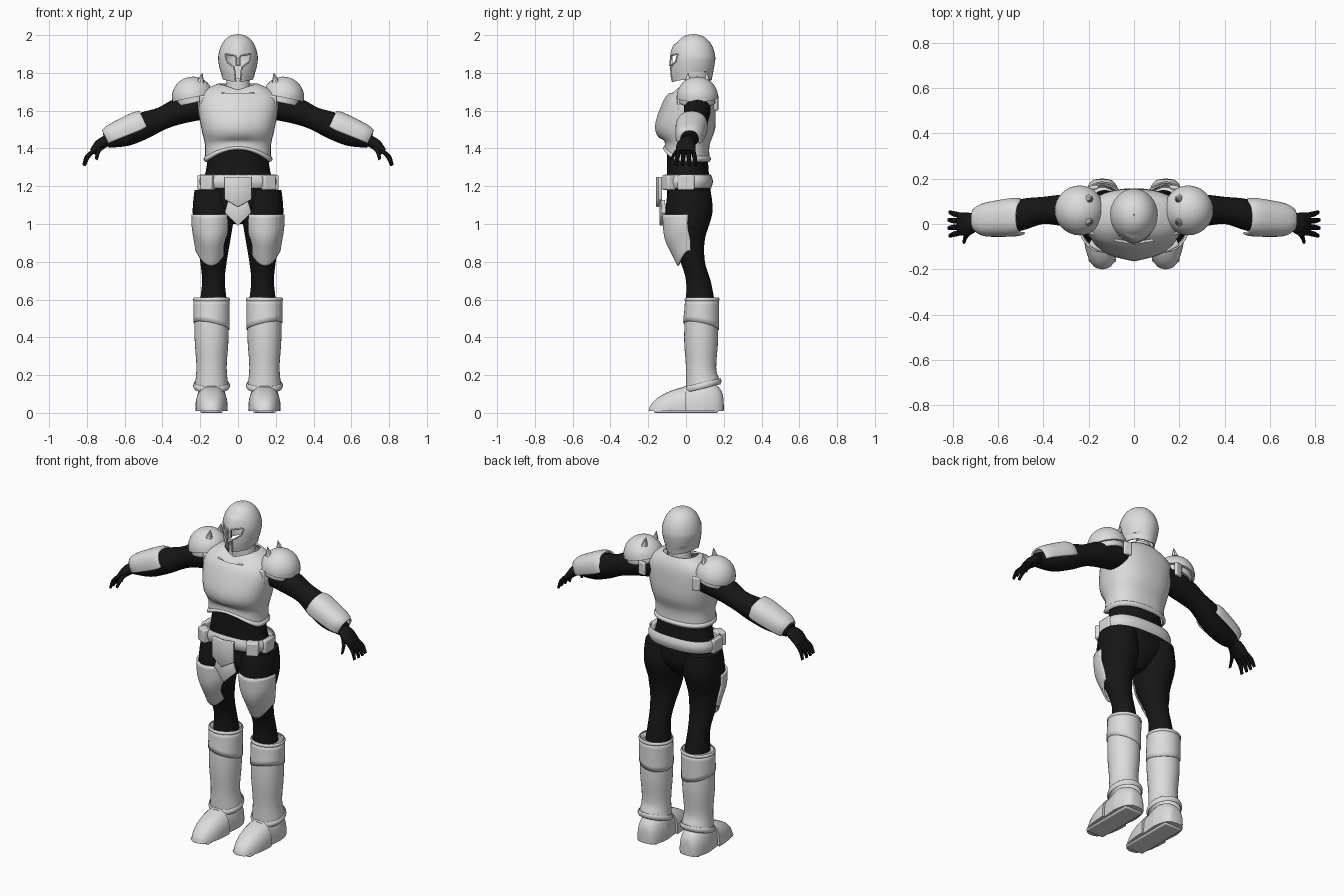
import bpy, bmesh
from math import sin, cos, pi, radians, copysign
from mathutils import Vector, Matrix
from mathutils.bvhtree import BVHTree

if "Cube" in bpy.data.objects:
    bpy.data.objects.remove(bpy.data.objects["Cube"])
X, Y, Z = Matrix.Identity(3)


def material(name, value):
    mat = bpy.data.materials.new(name)
    mat.use_nodes = True
    mat.diffuse_color = (value, value, value, 1)
    mat.node_tree.nodes["Principled BSDF"].inputs["Base Color"].default_value = mat.diffuse_color
    return mat


armour = material("light grey armour", .72)
cloth = material("black cloth", .008)


def finish(name, bm, mat, pair=False, thick=0, bevel=0):
    mesh = bpy.data.meshes.new(name)
    bmesh.ops.recalc_face_normals(bm, faces=bm.faces)
    bm.to_mesh(mesh)
    bm.free()
    mesh.materials.append(mat)
    mesh.polygons.foreach_set("use_smooth", [True] * len(mesh.polygons))
    mesh.set_sharp_from_angle(angle=radians(40))
    part = bpy.data.objects.new(name, mesh)
    bpy.context.scene.collection.objects.link(part)
    if pair:
        part.modifiers.new("mirror", "MIRROR")
    if thick:
        shell = part.modifiers.new("shell", "SOLIDIFY")
        shell.thickness, shell.offset = thick, 0
    if bevel:
        rounding = part.modifiers.new("rounding", "BEVEL")
        rounding.width, rounding.segments = bevel, 2
    return part


def smooth_rings(rings, steps=4):
    """Pass a smooth spline through the given rings."""
    pts = [Vector(r) for r in rings]
    padded = [pts[0]] + pts + [pts[-1]]
    out = []
    for a, b, c, d in zip(padded, padded[1:], padded[2:], padded[3:]):
        for k in range(steps):
            t = k / steps
            curve = (a * 2 - b * 5 + c * 4 - d) * t + (b * 3 - a - c * 3 + d) * t * t
            out.append(b + (c - a + curve) * (t / 2))
    return out + [pts[-1]]


def loft(name, rings, mat, u=X, v=Y, sides=32, power=2, arc=None, warp=None, caps=False, **options):
    """Skin rings of (x, y, z, radius along u, radius along v)."""
    bm = bmesh.new()
    start, end = arc or (0, 360)
    loops = []
    for ring in smooth_rings(rings):
        loop = []
        for i in range(sides + bool(arc)):
            angle = radians(start + (end - start) * i / sides)
            c, s = [copysign(abs(f(angle)) ** (2 / power), f(angle)) for f in (cos, sin)]
            point = Vector(ring[:3]) + u * ring[3] * c + v * ring[4] * s
            loop.append(bm.verts.new(warp(point) if warp else point))
        loops.append(loop)
    for a, b in zip(loops, loops[1:]):
        for i in range(sides):
            j = (i + 1) % len(a)
            bm.faces.new((a[i], a[j], b[j], b[i]))
    if caps:
        bm.faces.new(loops[0])
        bm.faces.new(loops[-1])
    return finish(name, bm, mat, **options)


def column(rings, x=0):
    """Upright rings from height, front, back and half width."""
    return [(x, (front + back) / 2, z, w, (back - front) / 2) for z, front, back, w in rings]


def dome(base, axis, height, ru, rv, square=1):
    """Rings of a half ellipsoid rising from base along axis."""
    turns = [radians(89) * k / 6 for k in range(7)]
    return [(*(base + axis * height * sin(t)), ru * cos(t) ** square, rv * cos(t) ** square) for t in turns]


def band(name, z, height, front, back, width, x=0, bulge=.01, **options):
    """Rounded hoop, used for the belt and the armour lips."""
    swell = [(k / 4, bulge * sin(pi * k / 4)) for k in range(5)]
    rings = [(z + height * k, front - s, back + s, width + s) for k, s in swell]
    return loft(name, column(rings, x), armour, thick=.005, pair=x > 0, **options)


def tilted(degrees):
    return Vector((sin(radians(degrees)), 0, cos(radians(degrees))))


def box(name, loc, size, turn=0):
    bm = bmesh.new()
    place = Matrix.Translation(loc) @ Matrix.Rotation(radians(turn), 4, "Z")
    bmesh.ops.create_cube(bm, size=1, matrix=place @ Matrix.Diagonal((*size, 1)))
    return finish(name, bm, armour, pair=True, bevel=.008)


def ridged_plate(name, half, y):
    bm = bmesh.new()
    bm.faces.new([bm.verts.new((x, y + x / 5, z)) for x, z in half])
    return finish(name, bm, armour, pair=True, thick=.02, bevel=.004)


# Helmet shell with a keeled face and pointed chin
def face_keel(p):
    if p.y < 0 and p.z < 1.95:
        p.y -= max(0, .05 - abs(p.x)) / 5
    if p.z < 1.8:
        p.z += abs(p.x) / 5 - (.01 if p.y < 0 else 0)
    return p


jaw = column([(1.76, -.06, .13, .08), (1.81, -.07, .14, .09)])
helmet = loft("helmet", jaw + dome(Vector((0, .04, 1.87)), Z, .13, .1, .11, .9), armour,
              warp=face_keel, thick=.01)

# Visor opening with a raised rim
half = [(.01, 1.73), (.02, 1.83), (.06, 1.86), (.07, 1.9), (.01, 1.89), (.01, 1.84)]
outline = half + [(-x, z) for x, z in reversed(half)]
bm = bmesh.new()
profile = bm.faces.new([bm.verts.new((x, -.2, z)) for x, z in outline])
depth = bmesh.ops.extrude_face_region(bm, geom=[profile])["geom"]
bmesh.ops.translate(bm, vec=Y / 5, verts=[e for e in depth if isinstance(e, bmesh.types.BMVert)])
cutter = finish("visor_cutter", bm, armour)
cutter.hide_render = True

surface = BVHTree.FromObject(helmet, bpy.context.evaluated_depsgraph_get())
path = []
for a, b in zip(outline, outline[1:]):
    for k in range(4):
        x, z = Vector(a).lerp(Vector(b), k / 4)
        hit = surface.ray_cast(Vector((x, -1, z)), Y)[0]
        if hit and hit.y < 0:
            path.append(hit)
rim = bpy.data.curves.new("visor_rim", "CURVE")
rim.dimensions, rim.bevel_depth = "3D", .004
line = rim.splines.new("POLY")
line.points.add(len(path) - 1)
for point, spot in zip(line.points, path):
    point.co = (*spot, 1)
rim.materials.append(armour)
bpy.context.scene.collection.objects.link(bpy.data.objects.new("visor_rim", rim))

cut = helmet.modifiers.new("visor", "BOOLEAN")
cut.operation, cut.object, cut.solver = "DIFFERENCE", cutter, "EXACT"
evaluated = helmet.evaluated_get(bpy.context.evaluated_depsgraph_get())
carved = bpy.data.meshes.new_from_object(evaluated)
helmet.modifiers.clear()
helmet.data = carved
carved.set_sharp_from_angle(angle=radians(40))
bpy.data.objects.remove(cutter)


# Breastplate with an arched lower lip, centre keel and scooped neckline
def arch(p):
    if p.z < 1.46:
        front = min(1, max(0, -p.y * 16))
        p.z += front * max(0, 1 - (p.x * 6) ** 2) * (1.46 - p.z) / 2
    elif p.y < 0:
        p.y -= max(0, .06 - abs(p.x)) / 6
        if p.z > 1.7:
            p.z -= max(0, .1 - abs(p.x)) / 3
    return p


loft("breastplate", column([
    (1.34, -.11, .12, .17), (1.42, -.11, .12, .17), (1.51, -.15, .15, .19), (1.64, -.11, .15, .21),
    (1.7, -.07, .14, .18), (1.74, -.03, .12, .1)]), armour, power=2.4, warp=arch, thick=.01)
band("breastplate_lip", 1.33, .03, -.11, .12, .17, power=2.4, warp=arch)
loft("neck_guard", column([(1.66, 0, .12, .07), (1.77, 0, .11, .06)]), armour, caps=True)

# Black undersuit: trunk and legs
loft("trunk", column([
    (1, -.03, .06, .03), (1.08, -.1, .12, .16), (1.16, -.1, .13, .2), (1.28, -.1, .12, .17),
    (1.44, -.1, .11, .15)]), cloth, caps=True)
loft("legs", column([
    (1.18, -.09, .13, .1), (1.06, -.11, .14, .11), (.92, -.09, .1, .09), (.8, -.03, .1, .07),
    (.7, 0, .13, .06), (.6, 0, .15, .07)], x=.13), cloth, caps=True, pair=True)

# Belt, pouches, buckle and groin plate
band("belt", 1.19, .07, -.11, .13, .2, power=2.6)
box("front_pouches", (.16, -.09, 1.22), (.07, .05, .08), turn=28)
box("side_pouches", (.2, 0, 1.22), (.03, .09, .08))
ridged_plate("belt_buckle", [(0, 1.25), (.07, 1.25), (.07, 1.13), (0, 1.09)], -.15)
ridged_plate("groin_plate", [(0, 1.1), (.05, 1.13), (.07, 1.06), (0, .99)], -.13)


# Curved thigh plates with rounded lower ends
def round_lower_end(p):
    p.z += (1.05 - p.z) * (p.x * 7 - 1) ** 2
    return p


loft("thigh_plates", column([
    (1.05, -.12, .12, .1), (.93, -.11, .11, .1), (.84, -.07, .1, .09), (.78, -.04, .08, .08)], x=.14),
    armour, arc=(215, 365), warp=round_lower_end, thick=.01, pair=True)


# Boots: shafts, slanted ankle lips and knee cuffs
def ankle_slant(p):
    if p.z < .2:
        p.z += (p.y - .09) / 4
    return p


def cuff_slant(p):
    if p.z < .5:
        p.z += (p.x - p.y - .06) / 5
    return p


loft("boot_shafts", column([
    (.14, 0, .18, .09), (.24, 0, .16, .08), (.4, -.01, .17, .09), (.6, 0, .16, .09)], x=.14),
    armour, warp=ankle_slant, pair=True)
band("ankle_lips", .13, .03, 0, .18, .09, x=.14, bulge=.005, warp=ankle_slant)
loft("knee_cuffs", column([(.46, -.01, .17, .09), (.6, 0, .17, .09)], x=.14), armour,
     warp=cuff_slant, thick=.01, pair=True)
band("knee_lips", .59, .02, 0, .17, .09, x=.14, bulge=.005)


# Two-part feet with flat soles
def flat_sole(p):
    p.z = max(p.z, .01)
    return p


foot_options = dict(v=Z, power=2.4, caps=True, warp=flat_sole, pair=True)
loft("toe_caps", dome(Vector((.14, 0, .03)), Vector((0, -1, -.2)), .2, .085, .11, .8), armour, **foot_options)
ankle = Vector((.14, .08, .03))
loft("heel_caps", [(.14, -.01, .03, .07, .11)] + dome(ankle, Y, .12, .08, .14, .6), armour, **foot_options)
box("soles", (.14, 0, .01), (.12, .34, .02))

# Sleeved arms and hands
limb = dict(u=Y, caps=True, pair=True)
sleeve = [(.14, .06, 1.63, .07), (.3, .06, 1.6, .07), (.4, .06, 1.56, .06), (.5, .04, 1.52, .07),
          (.6, .02, 1.47, .06), (.7, .01, 1.44, .04)]
loft("arms", [(*ring, ring[-1]) for ring in sleeve], cloth, v=tilted(24), **limb)
loft("hands", [(.68, .01, 1.45, .03, .03), (.73, 0, 1.42, .05, .03), (.77, 0, 1.38, .05, .02)],
     cloth, v=tilted(42), **limb)


# Fingers fan out from the knuckles
def finger(name, root, tip):
    middle = root.lerp(tip, .5) + tilted(60) / 90
    rings = [(*root, .012, .012), (*middle, .012, .012), (*tip, .008, .008)]
    loft(name, rings, cloth, v=tilted(60), sides=8, **limb)


for i, name in enumerate(["index", "middle", "ring", "little"]):
    spread = i - 1.5
    root = Vector((.76, spread / 40, 1.39))
    finger(name + "_fingers", root, root + Vector((.06 - abs(spread) / 200, spread / 100, -.08)))
finger("thumbs", Vector((.71, -.02, 1.42)), Vector((.75, -.08, 1.34)))

# Forearm guards
loft("forearm_guards", [
    (.49, .03, 1.53, .07, .07), (.53, .03, 1.51, .08, .08), (.65, .02, 1.46, .07, .07),
    (.69, .02, 1.44, .05, .06)], armour, u=Y, v=tilted(26), arc=(-10, 190), power=2.4,
    thick=.01, pair=True)

# Shoulder domes with under plates, spikes and hanging tabs
lean = tilted(12)
across = Y.cross(lean)
base = Vector((.24, .06, 1.67))
loft("shoulder_domes", dome(base, lean, .11, .11, .11), armour, u=across, caps=True, pair=True)
loft("shoulder_under_plates", [(*(base + lean * h), .09, .09) for h in (-.03, .02)], armour,
     u=across, thick=.01, pair=True)
for name, side in (("front", -1), ("rear", 1)):
    y = base.y + side * .05
    loft(name + "_shoulder_spikes", [(.2, y, 1.75, .02, .02), (.19, y, 1.8, .002, .002)], armour,
         sides=8, caps=True, pair=True)
    box(name + "_shoulder_tabs", (.18, base.y + side * .1, 1.64), (.05, .02, .08), turn=-12 * side)
